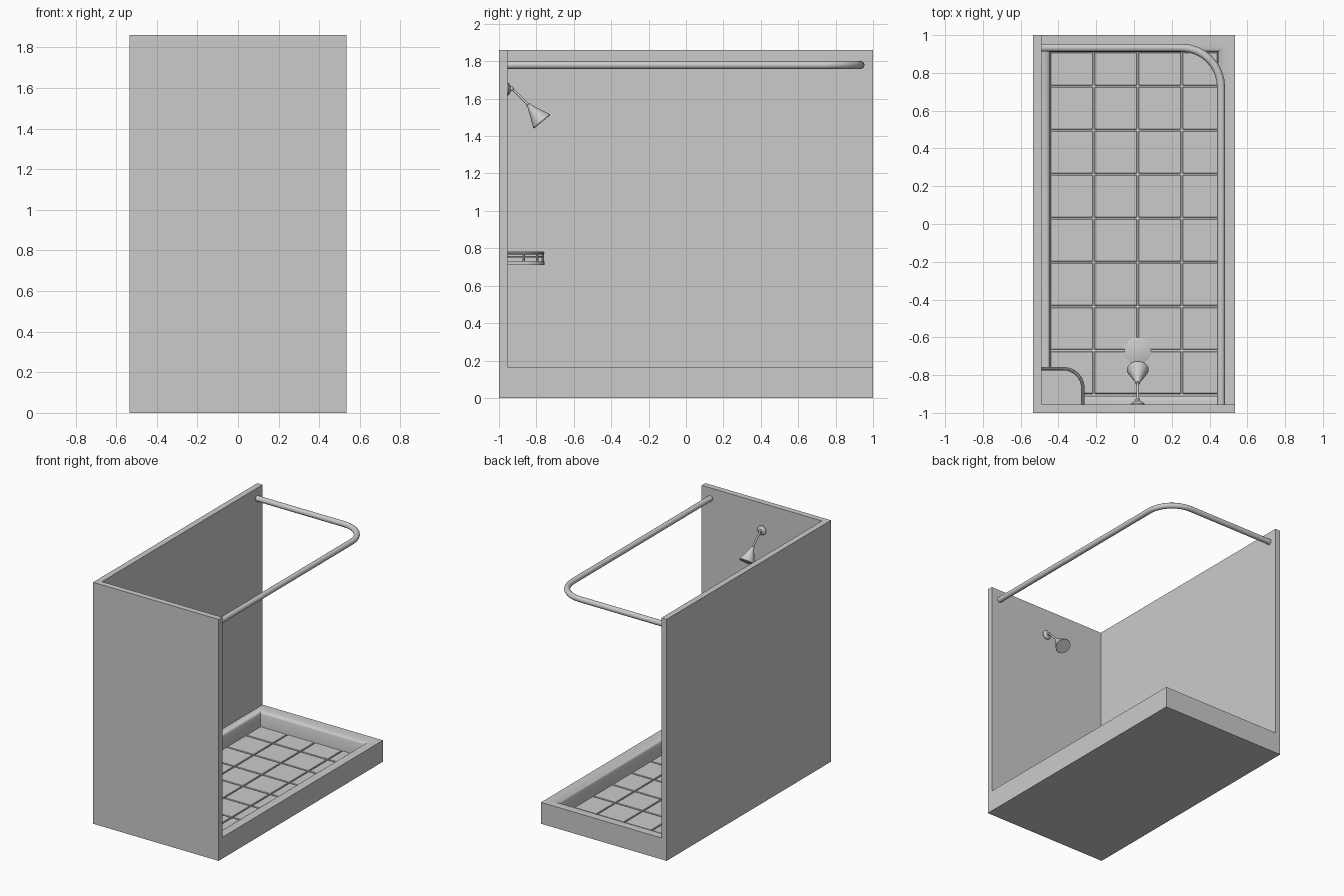
import bpy, bmesh
from math import pi, sin, cos
from mathutils import Vector

if "Cube" in bpy.data.objects:
    bpy.data.objects.remove(bpy.data.objects["Cube"])


def finish(name, bm, smooth=True):
    bmesh.ops.recalc_face_normals(bm, faces=bm.faces[:])
    me = bpy.data.meshes.new(name)
    bm.to_mesh(me)
    bm.free()
    ob = bpy.data.objects.new(name, me)
    bpy.context.collection.objects.link(ob)
    if smooth:
        bpy.ops.object.select_all(action='DESELECT')
        ob.select_set(True)
        bpy.context.view_layer.objects.active = ob
        bpy.ops.object.shade_smooth_by_angle(angle=0.6)
    return ob


def add_box(bm, lo, hi):
    lo, hi = Vector(lo), Vector(hi)
    vs = bmesh.ops.create_cube(bm, size=1)['verts']
    for v in vs:
        v.co = (lo + hi) / 2 + Vector(a * b for a, b in zip(v.co, hi - lo))


def box(name, lo, hi):
    bm = bmesh.new()
    add_box(bm, lo, hi)
    return finish(name, bm, False)


def loft(name, rings):
    """Skin a list of equal-length point rings and cap both ends."""
    bm = bmesh.new()
    loops = [[bm.verts.new(p) for p in r] for r in rings]
    n = len(loops[0])
    for a, b in zip(loops, loops[1:]):
        for i in range(n):
            j = (i + 1) % n
            bm.faces.new((a[i], a[j], b[j], b[i]))
    bm.faces.new(loops[0])
    bm.faces.new(loops[-1])
    return finish(name, bm)


def lathe(name, start, direction, profile, n=24):
    """Profile is (distance along axis, radius)."""
    d = Vector(direction).normalized()
    u = d.orthogonal().normalized()
    w = d.cross(u)
    return loft(name, [[Vector(start) + d * t + r * (u * cos(2*pi*i/n) + w * sin(2*pi*i/n))
                        for i in range(n)] for t, r in profile])


def tube(name, pts, r, n=16):
    """Sweep a circle along a path lying in a horizontal plane."""
    pts = [Vector(p) for p in pts]
    up = Vector((0, 0, 1))
    rings = []
    for i, p in enumerate(pts):
        a = (p - pts[i-1]).normalized() if i else None
        b = (pts[i+1] - p).normalized() if i < len(pts) - 1 else None
        t = ((a or b) + (b or a)).normalized()
        side = t.cross(up) / (t.dot(a or b))
        rings.append([p + r * (side * cos(2*pi*k/n) + up * sin(2*pi*k/n)) for k in range(n)])
    return loft(name, rings)


def corner_path(x0, x1, y0, y1, r, z, n=8):
    """Along +x at y1, rounded turn, then down x1 to y0."""
    arc = [(x1 - r + r * sin(pi/2*i/n), y1 - r + r * cos(pi/2*i/n), z) for i in range(n + 1)]
    return [(x0, y1, z)] + arc + [(x1, y0, z)]


HX, T, FLOOR = 0.535, 0.045, 0.045

# Tray with a rounded inner rim
profile = [(0, 0), (0, 0.165), (0.04, 0.165)]
profile += [(0.04 + 0.05 * sin(a), 0.14 + 0.025 * cos(a)) for a in (pi/8, pi/4, 3*pi/8, pi/2)]
profile += [(0.092, FLOOR - 0.008)]
loft("shower_tray", [[(sx * (HX - d), sy * (1 - d), z)
                      for sx, sy in ((-1, -1), (1, -1), (1, 1), (-1, 1))] for d, z in profile])

# Two full-height walls
box("side_wall", (-HX, -1, 0.165), (-HX + T, 1, 1.86))
box("end_wall", (-HX + T, -1, 0.165), (HX, -1 + T, 1.86))

# Floor tiles separated by narrow grooves
xs = [-0.447, -0.214, 0.02, 0.253, 0.447]
ys = [-0.903 + 0.2333 * i for i in range(8)] + [0.912]
bm = bmesh.new()
g = 0.004
for xa, xb in zip(xs, xs[1:]):
    for ya, yb in zip(ys, ys[1:]):
        add_box(bm, (xa + g, ya + g, FLOOR - 0.012), (xb - g, yb - g, FLOOR))
tiles = finish("floor_tiles", bm, False)
bev = tiles.modifiers.new("bevel", 'BEVEL')
bev.width, bev.segments = 0.003, 1

# Drain cover
lathe("drain", (0.02, -0.67, FLOOR - 0.01), (0, 0, 1), [(0, 0.07), (0.013, 0.07), (0.015, 0.066)], 32)

# Curtain rail
tube("curtain_rail", corner_path(-0.50, 0.461, -0.965, 0.933, 0.21, 1.78), 0.021)

# Shower head: wall flange, arm and cone
lathe("shower_flange", (0.02, -0.956, 1.652), (0, 1, 0),
      [(0, 0.035), (0.006, 0.035), (0.014, 0.026), (0.018, 0.012), (0.03, 0.012), (0.034, 0.006)])
arm = Vector((0, 0.093, -0.095))
lathe("shower_arm", (0.02, -0.93, 1.655), arm, [(0, 0.007), (arm.length, 0.007)], 12)
lathe("shower_cone", (0.02, -0.843, 1.567), (0, 0.634, -0.77),
      [(-0.004, 0.008), (0, 0.012), (0.012, 0.013), (0.112, 0.058), (0.117, 0.056)], 32)

# Corner soap shelf: plate, guard rail and posts
X0, X1, Y0, Y1 = -0.492, -0.262, -0.957, -0.757
edge = corner_path(X0, X1, Y0, Y1, 0.11, 0)
loft("soap_shelf", [[(x, y, z) for x, y, _ in edge + [(X0, Y0, 0)]] for z in (0.711, 0.73)])
rail = corner_path(X0, X1 - 0.009, Y0, Y1 - 0.009, 0.102, 0.775)
tube("soap_shelf_rail", rail, 0.009, 10)
tube("soap_shelf_lower_rail", [(x, y, 0.754) for x, y, _ in rail], 0.004, 8)
for i, (x, y, _) in enumerate((rail[1], rail[5], rail[-2])):
    lathe(f"soap_shelf_post_{i}", (x, y, 0.725), (0, 0, 1), [(0, 0.007), (0.05, 0.007)], 10)
